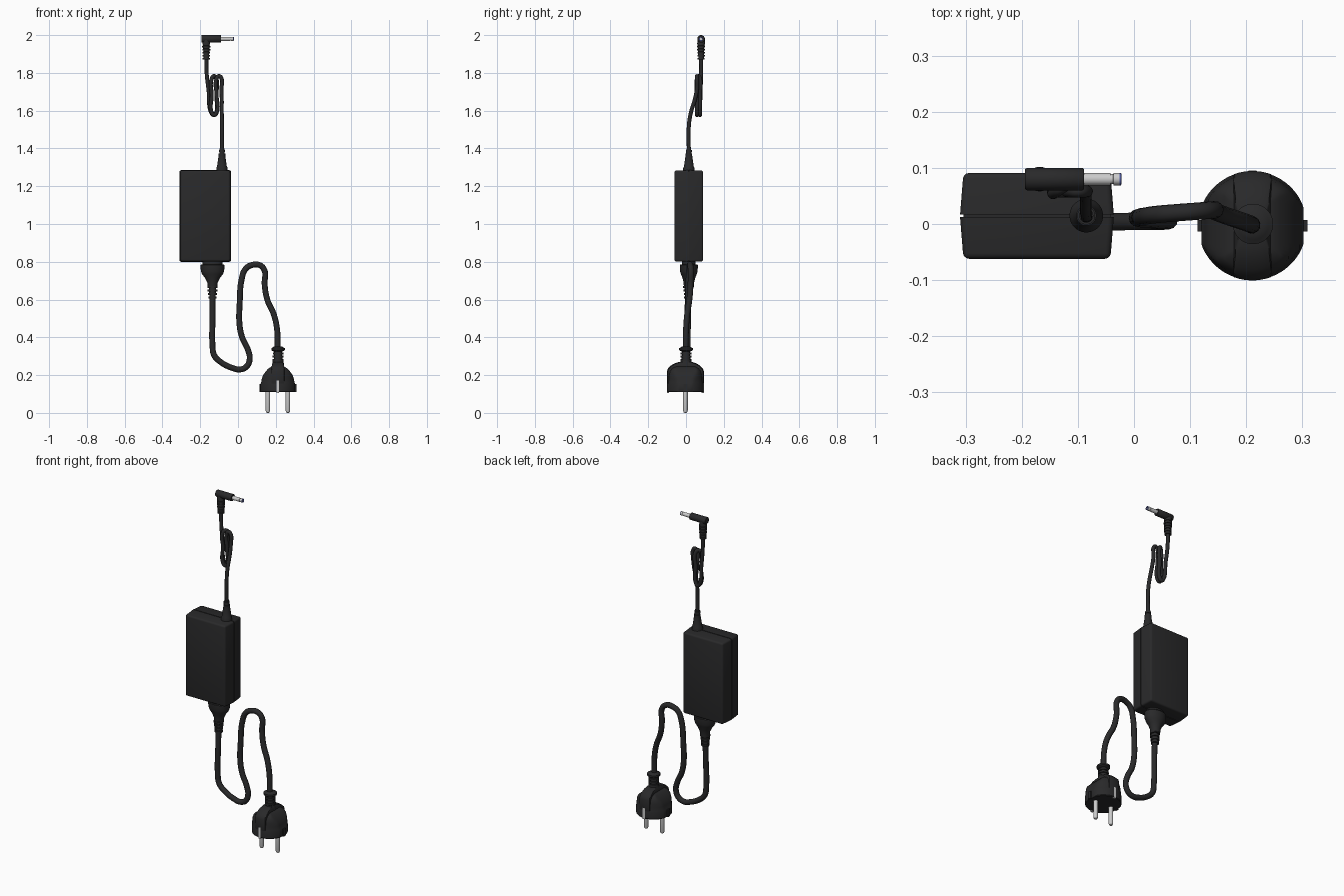
import bpy, bmesh
from math import sin, cos, pi
from mathutils import Matrix, Vector

if "Cube" in bpy.data.objects:
    bpy.data.objects.remove(bpy.data.objects["Cube"])


def material(name, rgb):
    m = bpy.data.materials.new(name)
    m.diffuse_color = (*rgb, 1)
    m.use_nodes = True
    m.node_tree.nodes["Principled BSDF"].inputs["Base Color"].default_value = m.diffuse_color
    return m


BLACK = material("black_plastic", (0.022, 0.022, 0.023))
METAL = material("metal", (0.55, 0.55, 0.55))
BLUE = material("blue_ring", (0.10, 0.13, 0.45))


def finish(name, bm, mat):
    bmesh.ops.recalc_face_normals(bm, faces=bm.faces[:])
    me = bpy.data.meshes.new(name)
    bm.to_mesh(me)
    bm.free()
    ob = bpy.data.objects.new(name, me)
    bpy.context.collection.objects.link(ob)
    me.materials.append(mat)
    return ob


def loft(name, rings, loc, mat=BLACK, rot=None, segs=32, clamp=None):
    """Stack of elliptical rings (rx, ry, z); clamp limits |x| per ring."""
    bm = bmesh.new()
    loops = []
    for k, (rx, ry, z) in enumerate(rings):
        loop = []
        for i in range(segs):
            a = 2 * pi * (i + 0.5) / segs
            x, y = rx * cos(a), ry * sin(a)
            if clamp:
                x = max(-clamp[k], min(clamp[k], x))
            loop.append(bm.verts.new((x, y, z)))
        loops.append(loop)
    for a, b in zip(loops, loops[1:]):
        for i in range(segs):
            j = (i + 1) % segs
            bm.faces.new((a[i], a[j], b[j], b[i]))
    bm.faces.new(loops[0])
    bm.faces.new(loops[-1])
    m = Matrix.Translation(loc)
    if rot:
        m = m @ Matrix.Rotation(rot[0], 4, rot[1])
    bm.transform(m)
    return finish(name, bm, mat)


def lathe(name, prof, loc, **kw):
    return loft(name, [(r, r, z) for r, z in prof], loc, **kw)


def ribs(r0, r1, z0, z1, n):
    """Ribbed strain relief profile going from z0 to z1."""
    out, h = [], (z1 - z0) / n
    for i in range(n):
        r = r0 + (r1 - r0) * i / max(n - 1, 1)
        z = z0 + i * h
        out += [(r, z), (r, z + 0.6 * h), (r * 0.78, z + 0.62 * h), (r * 0.78, z + 0.98 * h)]
    return out


def box(name, lo, hi, mat=BLACK, bevel=0.0, taper=None):
    """Box; taper=(y side sign, inset) shrinks the face on that side."""
    lo, hi = Vector(lo), Vector(hi)
    c, s = (lo + hi) / 2, hi - lo
    bm = bmesh.new()
    bmesh.ops.create_cube(bm, size=1)
    for v in bm.verts:
        side = v.co.y
        v.co = Vector(v.co[i] * s[i] for i in range(3))
        if taper and side * taper[0] > 0:
            v.co.x -= taper[1] * (1 if v.co.x > 0 else -1)
            v.co.z -= taper[1] * 0.4 * (1 if v.co.z > 0 else -1)
        v.co += c
    if bevel:
        edges = bm.edges[:]
        if taper:  # leave the seam side sharp
            mid = c.y
            edges = [e for e in edges if not all((v.co.y - mid) * taper[0] < 0 for v in e.verts)]
        bmesh.ops.bevel(bm, geom=edges, offset=bevel, segments=3, profile=0.5, affect='EDGES')
    return finish(name, bm, mat)


def cable(name, pts, r):
    cu = bpy.data.curves.new(name, 'CURVE')
    cu.dimensions = '3D'
    cu.bevel_depth = r
    cu.bevel_resolution = 4
    cu.resolution_u = 8
    cu.use_fill_caps = True
    sp = cu.splines.new('BEZIER')
    sp.bezier_points.add(len(pts) - 1)
    for p, co in zip(sp.bezier_points, pts):
        p.co = co
        p.handle_left_type = p.handle_right_type = 'AUTO'
    tmp = bpy.data.objects.new(name + "_path", cu)
    bpy.context.collection.objects.link(tmp)
    bpy.context.view_layer.update()
    me = bpy.data.meshes.new_from_object(tmp.evaluated_get(bpy.context.evaluated_depsgraph_get()))
    bpy.data.objects.remove(tmp)
    me.materials.clear()
    me.materials.append(BLACK)
    ob = bpy.data.objects.new(name, me)
    bpy.context.collection.objects.link(ob)


# power brick: two tapered shells with a seam groove
X0, X1, Z0, Z1 = -0.31, -0.036, 0.80, 1.285
box("brick_front_shell", (X0, -0.062, Z0), (X1, 0.0125, Z1), bevel=0.010, taper=(-1, 0.006))
box("brick_back_shell", (X0, 0.0165, Z0), (X1, 0.091, Z1), bevel=0.010, taper=(1, 0.006))
box("brick_seam", (X0 + 0.006, 0.008, Z0 + 0.006), (X1 - 0.006, 0.021, Z1 - 0.006))

# output cable strain relief on top of the brick
lathe("output_strain_relief", [(0.030, 1.275), (0.030, 1.297), (0.026, 1.305), (0.018, 1.36)]
      + ribs(0.018, 0.016, 1.361, 1.40, 2), (-0.085, 0.015, 0))

# thin output cable, folded into a bundle
ya, yb = 0.058, 0.074
cable("output_cable", [
    (-0.085, 0.015, 1.38), (-0.085, 0.015, 1.52), (-0.086, 0.026, 1.59), (-0.086, 0.047, 1.66),
    (-0.087, ya, 1.72), (-0.087, ya, 1.77), (-0.100, ya, 1.783), (-0.113, ya, 1.77),
    (-0.113, ya, 1.68), (-0.113, ya, 1.59), (-0.126, ya, 1.577), (-0.139, ya, 1.59),
    (-0.139, ya, 1.68), (-0.139, ya, 1.77), (-0.127, 0.066, 1.783), (-0.115, yb, 1.77),
    (-0.115, yb, 1.68), (-0.116, yb, 1.59), (-0.128, yb, 1.577), (-0.142, yb, 1.59),
    (-0.155, 0.077, 1.70), (-0.166, 0.08, 1.80), (-0.168, 0.08, 1.89)], 0.0105)

# angled barrel plug
px, py, pz = -0.168, 0.08, 1.98
lathe("barrel_plug_strain_relief", ribs(0.019, 0.022, 1.87, 1.95, 5) + [(0.021, 1.951), (0.019, 1.98)],
      (px, py, 0))
along_x = (pi / 2, 'Y')
lathe("barrel_plug_body", [(0.018, -0.194), (0.020, -0.191), (0.020, -0.092), (0.018, -0.089)],
      (0, py, pz), rot=along_x)
lathe("barrel_plug_tip", [(0.011, -0.091), (0.011, -0.042), (0.009, -0.0415), (0.009, -0.037),
                          (0.011, -0.0365), (0.011, -0.026)], (0, py, pz), mat=METAL, rot=along_x)
lathe("barrel_plug_end_ring", [(0.011, -0.026), (0.011, -0.023), (0.007, -0.022), (0.006, -0.030)],
      (0, py, pz), mat=BLUE, rot=along_x)

# mains connector under the brick
loft("connector_neck", [(0.052, 0.036, 0.775), (0.052, 0.036, 0.81)], (-0.135, 0.015, 0))
loft("connector_body", [
    (0.026, 0.026, 0.665), (0.028, 0.028, 0.69), (0.040, 0.034, 0.715), (0.056, 0.042, 0.735),
    (0.062, 0.047, 0.750), (0.064, 0.048, 0.782), (0.061, 0.045, 0.786)], (-0.135, 0.015, 0))
lathe("connector_strain_relief", ribs(0.022, 0.027, 0.605, 0.68, 4), (-0.135, 0.012, 0))

# thick mains cable
cable("mains_cable", [
    (-0.135, 0.012, 0.64), (-0.135, 0.006, 0.50), (-0.135, 0.003, 0.36), (-0.126, 0.003, 0.305),
    (-0.09, 0.003, 0.268), (-0.03, 0.004, 0.238), (0.01, 0.005, 0.23), (0.045, 0.005, 0.245),
    (0.062, 0.006, 0.285), (0.052, 0.007, 0.335), (0.022, 0.009, 0.40), (0.008, 0.01, 0.47),
    (0.009, 0.012, 0.58), (0.020, 0.014, 0.71), (0.040, 0.017, 0.762), (0.075, 0.020, 0.783),
    (0.115, 0.023, 0.782), (0.140, 0.025, 0.755), (0.141, 0.024, 0.68), (0.155, 0.018, 0.60),
    (0.190, 0.006, 0.52), (0.207, 0.0, 0.44), (0.210, -0.002, 0.34)], 0.0155)

# round two-pin wall plug: rim, sloped body, raised centre ridge, ribbed neck
cx, cy = 0.211, -0.003
zs = [0.110, 0.114, 0.155, 0.158, 0.18, 0.20, 0.22, 0.235, 0.248]
rs = [0.094, 0.097, 0.097, 0.096, 0.094, 0.092, 0.088, 0.078, 0.055]
ws = [0.089, 0.091, 0.091, 0.089, 0.085, 0.078, 0.064, 0.050, 0.030]
loft("wall_plug_body", [(r, r, z) for r, z in zip(rs, zs)], (cx, cy, 0), segs=64, clamp=ws)
ridge = [(0.095, 0.15), (0.0975, 0.16), (0.0975, 0.222), (0.092, 0.236), (0.078, 0.250),
         (0.058, 0.262), (0.035, 0.270)]
loft("wall_plug_ridge", [(r, r, z) for r, z in ridge], (cx, cy, 0), segs=64,
     clamp=[0.034, 0.034, 0.034, 0.034, 0.032, 0.030, 0.026])
lathe("wall_plug_neck", [(0.036, 0.225), (0.031, 0.26), (0.028, 0.275)] + ribs(0.029, 0.028, 0.276, 0.326, 3)
      + [(0.030, 0.327), (0.036, 0.332), (0.036, 0.343), (0.028, 0.347), (0.020, 0.352)], (cx + 0.001, 0, 0))
for s, side in ((-1, "left"), (1, "right")):
    # side key, contact pin
    x = cx + s * 0.092
    box(f"wall_plug_key_{side}", (x - 0.006, cy - 0.010, 0.11), (x + 0.006, cy + 0.010, 0.153))
    lathe(f"wall_plug_pin_{side}", [(0.004, 0.0), (0.009, 0.003), (0.0125, 0.012), (0.0125, 0.12)],
          (cx + s * 0.053, cy, 0), mat=METAL, segs=20)
for s, side in ((-1, "front"), (1, "back")):
    # earth contact strip
    y = cy + s * 0.092
    box(f"wall_plug_earth_{side}", (cx - 0.007, y - 0.006, 0.106), (cx + 0.007, y + 0.006, 0.172), METAL)

# smooth shading with sharp edges kept
for ob in bpy.context.scene.objects:
    ob.select_set(True)
    bpy.context.view_layer.objects.active = ob
bpy.ops.object.shade_smooth_by_angle(angle=0.6)
